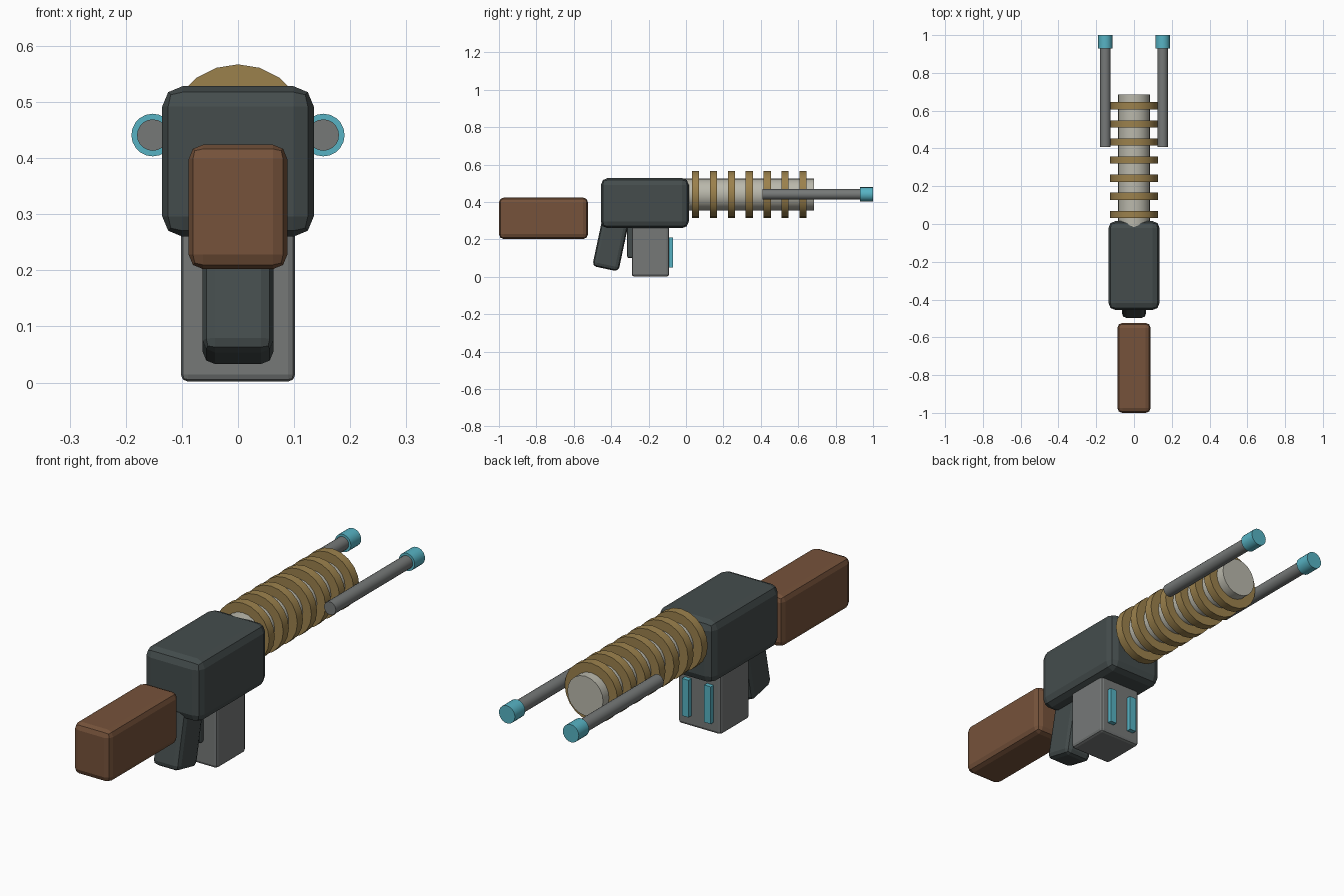
import bpy
import math

if "Cube" in bpy.data.objects:
    bpy.data.objects.remove(bpy.data.objects["Cube"])


def material(name, rgb):
    m = bpy.data.materials.new(name)
    m.diffuse_color = (*rgb, 1)
    m.use_nodes = True
    m.node_tree.nodes["Principled BSDF"].inputs["Base Color"].default_value = m.diffuse_color
    return m


DARK = material("dark_gunmetal", (0.058, 0.073, 0.073))
GREY = material("mid_grey", (0.18, 0.19, 0.187))
WOOD = material("brown_wood", (0.18, 0.085, 0.043))
BRASS = material("brass", (0.33, 0.22, 0.073))
STEEL = material("pale_steel", (0.49, 0.48, 0.41))
CYAN = material("cyan_glow", (0.095, 0.45, 0.55))


def box(name, center, size, mat, bevel=0.0, tilt=0.0):
    bpy.ops.mesh.primitive_cube_add(size=1)
    o = bpy.context.object
    o.name = name
    o.scale = size
    bpy.ops.object.transform_apply(location=False, rotation=False, scale=True)
    o.location = center
    o.rotation_euler.x = math.radians(tilt)
    o.data.materials.append(mat)
    if bevel:
        b = o.modifiers.new("rounded_edges", "BEVEL")
        b.width = bevel
        b.segments = 2
    return o


def rod_y(name, x, z, radius, y0, y1, mat, sides=20):
    """Cylinder lying along y, with a vertex at its top."""
    bpy.ops.mesh.primitive_cylinder_add(
        vertices=sides, radius=radius, depth=y1 - y0,
        location=(x, (y0 + y1) / 2, z), rotation=(math.radians(90), 0, 0))
    o = bpy.context.object
    o.name = name
    o.data.materials.append(mat)
    bpy.ops.object.shade_smooth_by_angle(angle=math.radians(30))
    return o


AXIS_Z = 0.441

# Body, stock and grip
box("receiver", (0, -0.22, 0.394), (0.27, 0.47, 0.268), DARK, 0.036)
box("stock", (0, -0.762, 0.313), (0.176, 0.476, 0.222), WOOD, 0.026)
box("grip", (0, -0.40, 0.19), (0.126, 0.143, 0.30), DARK, 0.022, -12)
box("trigger", (0, -0.295, 0.19), (0.076, 0.04, 0.18), DARK, 0.01)

# Magazine with two glowing strips on its far face
box("magazine", (0, -0.19, 0.15), (0.204, 0.20, 0.297), GREY, 0.013)
for side, x in (("left", -0.053), ("right", 0.053)):
    box(f"magazine_strip_{side}", (x, -0.085, 0.13), (0.031, 0.03, 0.16), CYAN)

# Barrel with coil rings
rod_y("barrel", 0, AXIS_Z, 0.085, -0.02, 0.685, STEEL)
for i in range(7):
    y = 0.051 + i * 0.0958
    rod_y(f"coil_ring_{i + 1}", 0, AXIS_Z, 0.126, y - 0.019, y + 0.019, BRASS)

# Side prongs with glowing tips
for side, x in (("left", -0.152), ("right", 0.152)):
    rod_y(f"prong_{side}", x, AXIS_Z, 0.028, 0.408, 0.94, GREY)
    rod_y(f"prong_tip_{side}", x, AXIS_Z, 0.038, 0.93, 1.0, CYAN)
